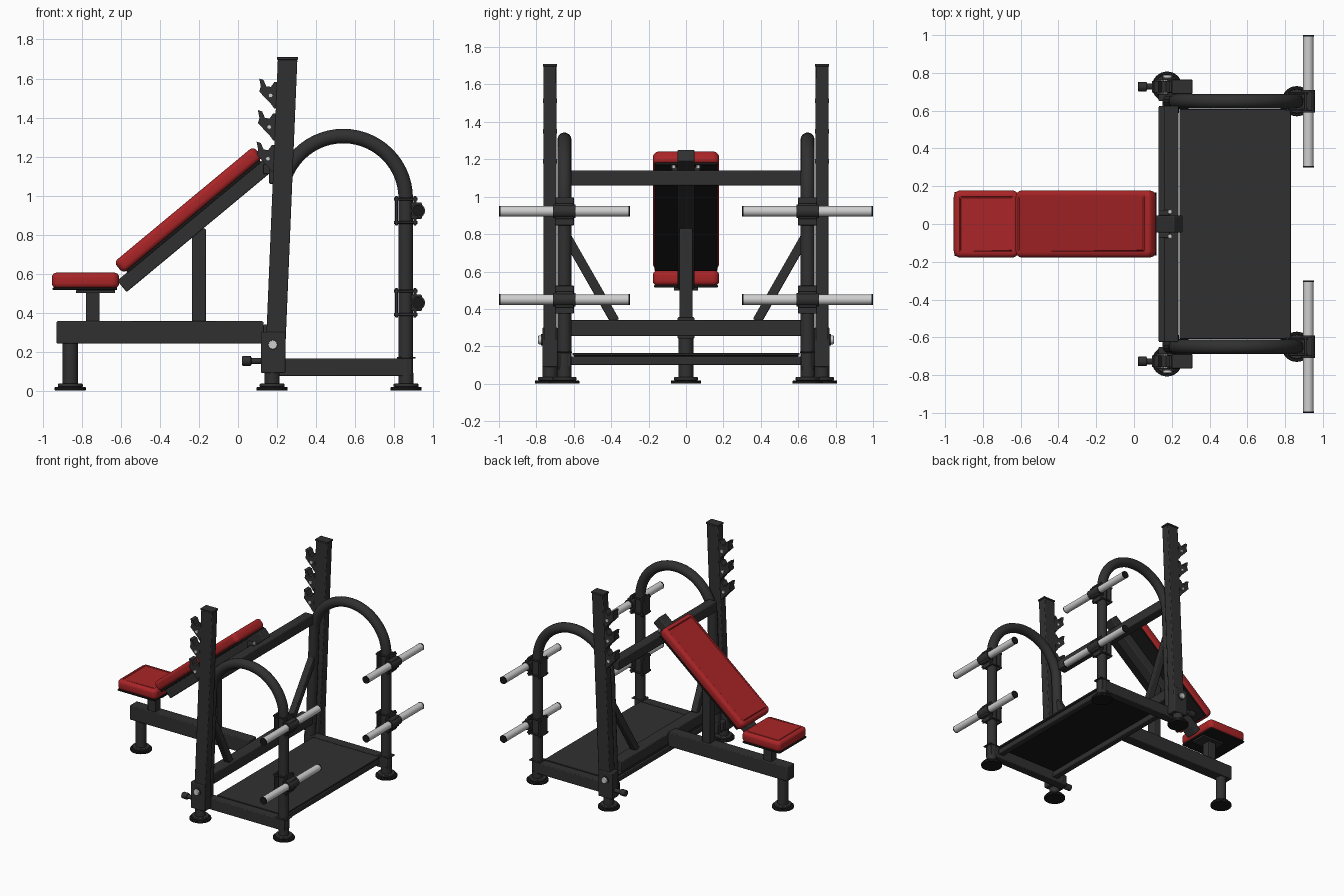
import bpy, bmesh, math
from mathutils import Vector, Matrix

cube = bpy.data.objects.get("Cube")
if cube:
    bpy.data.objects.remove(cube, do_unlink=True)


def material(name, r, g, b):
    m = bpy.data.materials.new(name)
    m.use_nodes = True
    m.diffuse_color = (r, g, b, 1)
    m.node_tree.nodes["Principled BSDF"].inputs["Base Color"].default_value = (r, g, b, 1)
    return m


STEEL = material("charcoal_steel", .03, .03, .03)
BLACK = material("black_rubber", .009, .009, .009)
RED = material("red_vinyl", .4, .018, .02)
SILVER = material("bright_metal", .62, .62, .62)


def finish(name, bm, mat, matrix=None, bevel=0, segments=2):
    mesh = bpy.data.meshes.new(name)
    bmesh.ops.recalc_face_normals(bm, faces=bm.faces)
    bm.to_mesh(mesh)
    bm.free()
    mesh.materials.append(mat)
    ob = bpy.data.objects.new(name, mesh)
    bpy.context.collection.objects.link(ob)
    if matrix:
        ob.matrix_world = matrix
    if bevel:
        mod = ob.modifiers.new("rounded_edges", "BEVEL")
        mod.width, mod.segments = bevel, segments
    bpy.ops.object.select_all(action="DESELECT")
    ob.select_set(True)
    bpy.context.view_layer.objects.active = ob
    bpy.ops.object.shade_smooth_by_angle(angle=math.radians(35))
    return ob


def box(name, center, size, mat=STEEL, tilt=0, bevel=.006):
    bm = bmesh.new()
    bmesh.ops.create_cube(bm, size=1)
    bmesh.ops.scale(bm, vec=size, verts=bm.verts)
    place = Matrix.Translation(center) @ Matrix.Rotation(-tilt, 4, "Y")
    return finish(name, bm, mat, place, bevel)


def beam(name, start, end, width, depth, mat=STEEL):
    """Square tube between two points; depth lies towards x, width across it."""
    a, b = Vector(start), Vector(end)
    z = (b - a).normalized()
    y = z.cross(Vector((1, 0, 0))).normalized()
    rot = Matrix((y.cross(z), y, z)).transposed().to_4x4()
    bm = bmesh.new()
    bmesh.ops.create_cube(bm, size=1)
    bmesh.ops.scale(bm, vec=(depth, width, (b - a).length), verts=bm.verts)
    return finish(name, bm, mat, Matrix.Translation((a + b) / 2) @ rot, .006)


def rod(name, start, end, radius, mat=STEEL, sides=24, bevel=0):
    a, b = Vector(start), Vector(end)
    bm = bmesh.new()
    bmesh.ops.create_cone(bm, cap_ends=True, segments=sides, radius1=radius,
                          radius2=radius, depth=(b - a).length)
    rot = (b - a).to_track_quat("Z", "Y").to_matrix().to_4x4()
    return finish(name, bm, mat, Matrix.Translation((a + b) / 2) @ rot, bevel)


def tube(name, points, radius):
    curve = bpy.data.curves.new(name, "CURVE")
    curve.dimensions = "3D"
    curve.bevel_depth, curve.bevel_resolution = radius, 5
    curve.use_fill_caps = True
    spline = curve.splines.new("POLY")
    spline.points.add(len(points) - 1)
    for p, co in zip(spline.points, points):
        p.co = (*co, 1)
    curve.materials.append(STEEL)
    ob = bpy.data.objects.new(name, curve)
    bpy.context.collection.objects.link(ob)


def plate_profile(name, outline, y, thickness):
    """Extrude an x-z outline across y."""
    bm = bmesh.new()
    face = bm.faces.new([bm.verts.new((x, y - thickness / 2, z)) for x, z in outline])
    ext = bmesh.ops.extrude_face_region(bm, geom=[face])
    verts = [v for v in ext["geom"] if isinstance(v, bmesh.types.BMVert)]
    bmesh.ops.translate(bm, vec=(0, thickness, 0), verts=verts)
    finish(name, bm, STEEL)


def pad(name, center, size, tilt=0):
    """Cushion with rounded edges and a sunken seam on top."""
    place = Matrix.Translation(center) @ Matrix.Rotation(-tilt, 4, "Y")
    bm = bmesh.new()
    bmesh.ops.create_cube(bm, size=1)
    bmesh.ops.scale(bm, vec=size, verts=bm.verts)
    upright_edges = [e for e in bm.edges if abs((e.verts[0].co - e.verts[1].co).z) > .01]
    bmesh.ops.bevel(bm, geom=upright_edges, offset=.035, segments=5, affect="EDGES", profile=.5)
    rims = [e for e in bm.edges if abs((e.verts[0].co - e.verts[1].co).z) < .001]
    bmesh.ops.bevel(bm, geom=rims, offset=.025, segments=4, affect="EDGES", profile=.5)
    bm.normal_update()
    top = max(bm.faces, key=lambda f: f.calc_center_median().z + f.calc_area())
    bmesh.ops.inset_region(bm, faces=[top], thickness=.006)
    groove = bmesh.ops.inset_region(bm, faces=[top], thickness=.004, depth=-.004)["faces"]
    bmesh.ops.inset_region(bm, faces=[top], thickness=.004, depth=.004)
    ob = finish(name, bm, RED, place)
    return ob


def foot(name, x, y, top):
    rod(name + "_base", (x, y, 0), (x, y, .018), .08, BLACK, 32, .004)
    rod(name + "_flange", (x, y, .018), (x, y, .035), .064, STEEL, 32, .004)
    rod(name + "_tube", (x, y, .03), (x, y, top), .039)


# Bench frame
foot("front_foot", -.86, 0, .26)
box("main_beam", (-.40, 0, .298), (1.06, .09, .115))
box("back_support", (-.2, 0, .58), (.07, .07, .5))
box("seat_post", (-.745, 0, .43), (.07, .07, .16))
box("seat_bracket", (-.73, 0, .507), (.2, .13, .016), bevel=.003)
box("seat_base", (-.785, 0, .522), (.33, .34, .014), BLACK, bevel=.004)
pad("seat_pad", (-.782, 0, .565), (.345, .355, .08))

# Inclined backrest
tilt = math.radians(39.7)
along = Vector((math.cos(tilt), 0, math.sin(tilt)))
up = Vector((-along.z, 0, along.x))
pad_center = Vector((-.255, 0, .926))
pad("back_pad", pad_center, (.93, .355, .075), tilt)
box("back_pad_base", pad_center - up * .043, (.89, .335, .016), BLACK, tilt, .003)
beam_low, beam_high = Vector((-.595, 0, .534)), Vector((.235, 0, 1.224))
box("back_beam", (beam_low + beam_high) / 2, ((beam_high - beam_low).length, .09, .076), STEEL, tilt)
for s in (-1, 1):
    box("back_beam_angle", Vector((.16, s * .06, 1.135)), (.06, .03, .05))
    rod("back_beam_bolt", (.19, s * .065, 1.15), (.19, s * .065, 1.17), .012, SILVER, 6)

# Cross members between the side frames
box("upper_crossbar", (.197, 0, 1.1), (.075, 1.25, .08))
box("lower_crossbar", (.178, 0, .297), (.095, 1.25, .085))

# Floor platform
box("platform", (.535, 0, .158), (.59, 1.215, .012), bevel=.002)
box("platform_underside", (.535, 0, .149), (.55, 1.2, .008), BLACK, bevel=0)
for x in (.265, .8):
    box("platform_rail", (x, 0, .123), (.05, 1.23, .045))


def lean(z):
    return .188 + .0415 * (z - .1)


HOOK = [(0, .155), (.022, .148), (.036, .115), (.06, .112), (.078, .138),
        (.1, .138), (.1, 0), (.078, 0), (.06, .025), (0, .088), (.008, .115)]

for s in (-1, 1):
    y_in, y_out = s * .65, s * .727

    # Side frame: bent tube, base rail and feet
    arc = [(.54 + .32 * math.cos(a), y_in, .985 + .32 * math.sin(a))
           for a in (math.pi * (1 - i / 28) for i in range(29))]
    tube("arched_frame", [(lean(.1), y_in, .1)] + arc + [(.86, y_in, .08)], .038)
    box("base_rail", (.52, y_in, .12), (.74, .07, .09))
    box("rail_end_cap", (.862, y_in, .169), (.095, .08, .008), bevel=.002)
    foot("rear_foot", .862, y_in, .09)
    foot("middle_foot", .175, y_out, .11)

    # Rack upright with lower sleeve, pivot bolt and locking knob
    beam("rack_upright", (lean(.12), y_out, .12), (lean(1.7), y_out, 1.7), .068, .1)
    box("upright_cap", (lean(1.7), y_out, 1.703), (.108, .076, .014), bevel=.003)
    box("upright_sleeve", (.18, y_out, .195), (.125, .082, .21))
    box("sleeve_link", (.18, s * .68, .13), (.1, .06, .08))
    rod("pivot_washer", (.178, s * .76, .235), (.178, s * .775, .235), .03, STEEL)
    rod("pivot_bolt", (.178, s * .77, .235), (.178, s * .79, .235), .024, SILVER, 12, .004)
    rod("knob_stem", (.06, y_out, .152), (.13, y_out, .152), .016)
    rod("locking_knob", (.02, y_out, .152), (.068, y_out, .152), .025, STEEL, 16, .005)

    # Bar hooks
    for z in (1.445, 1.283, 1.121):
        x0 = lean(z) - .135
        plate_profile("bar_hook", [(x0 + x, z + h) for x, h in HOOK], y_out, .06)
        rod("hook_bolt", (x0 + .058, y_out - .038, z + .068),
            (x0 + .058, y_out + .038, z + .068), .012, SILVER, 8)

    # Diagonal brace
    beam("diagonal_brace", (lean(.78), s * .64, .79), (.185, s * .38, .335), .05, .05)

    # Plate storage pegs clamped to the rear posts
    for z in (.922, .45):
        for x in (.813, .907):
            box("clamp_plate", (x, y_in, z), (.014, .1, .15), bevel=.003)
        for h in (-.06, .06):
            for e in (-.043, .043):
                rod("clamp_bolt", (.8, y_in + e, z + h), (.92, y_in + e, z + h), .008, STEEL, 6)
        box("peg_holder", (.915, y_in, z), (.055, .1, .085))
        rod("peg_collar", (.923, s * .59, z), (.923, s * .71, z), .036)
        rod("storage_peg", (.923, s * .305, z), (.923, s * .995, z), .028, SILVER)
        for inner, outer in ((.3, .308), (.992, 1)):
            rod("peg_end_cap", (.923, s * inner, z), (.923, s * outer, z), .029, BLACK)
